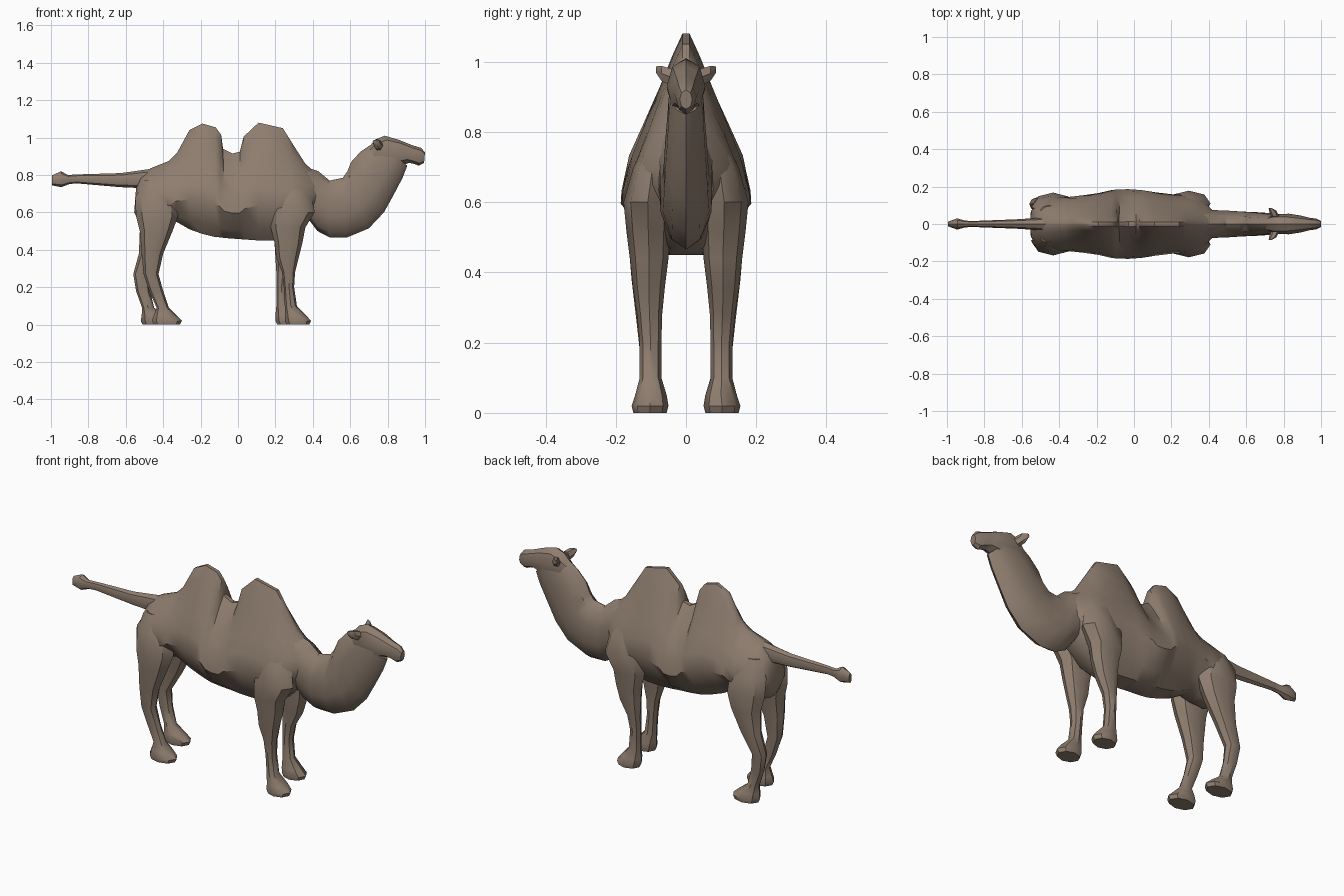
import bpy
import bmesh
import math
from mathutils import Vector

default_cube = bpy.data.objects.get("Cube")
if default_cube:
    bpy.data.objects.remove(default_cube, do_unlink=True)

# One brown coat colour
coat = bpy.data.materials.new("brown_coat")
coat.use_nodes = True
coat_colour = (0.27, 0.205, 0.157, 1)
coat.diffuse_color = coat_colour
shader = coat.node_tree.nodes["Principled BSDF"]
shader.inputs["Base Color"].default_value = coat_colour
shader.inputs["Roughness"].default_value = 0.9


def loft(name, rings, sharp=40):
    """Skin a list of closed point rings and cap both ends."""
    bm = bmesh.new()
    loops = [[bm.verts.new(point) for point in ring] for ring in rings]
    count = len(rings[0])
    for lower, upper in zip(loops, loops[1:]):
        for i in range(count):
            j = (i + 1) % count
            bm.faces.new((lower[i], lower[j], upper[j], upper[i]))
    bm.faces.new(loops[0])
    bm.faces.new(loops[-1])
    bmesh.ops.recalc_face_normals(bm, faces=bm.faces)
    mesh = bpy.data.meshes.new(name)
    bm.to_mesh(mesh)
    bm.free()
    mesh.materials.append(coat)
    obj = bpy.data.objects.new(name, mesh)
    bpy.context.collection.objects.link(obj)
    bpy.ops.object.select_all(action='DESELECT')
    obj.select_set(True)
    bpy.context.view_layer.objects.active = obj
    bpy.ops.object.shade_smooth_by_angle(angle=math.radians(sharp))
    return obj


def oval(center, axis_a, axis_b, count=8):
    """Oval ring around a centre, spanned by two half axes."""
    center, axis_a, axis_b = Vector(center), Vector(axis_a), Vector(axis_b)
    angles = [math.tau * i / count for i in range(count)]
    return [center + axis_a * math.cos(t) + axis_b * math.sin(t) for t in angles]


def spine_ring(top_x, top_z, low_x, low_z, half_width, count=10):
    """Oval ring between an upper and a lower outline point."""
    top, low = Vector((top_x, 0, top_z)), Vector((low_x, 0, low_z))
    return oval((top + low) / 2, (top - low) / 2, (0, half_width, 0), count)


# Half sections of the trunk, bottom to top: (height share, width share)
ROUND = [(0, .2), (.08, .5), (.3, .9), (.5, 1), (.68, .9), (.83, .68), (.95, .35), (1, .08)]
PEAR = [(0, .3), (.1, .62), (.3, 1), (.45, .9), (.6, .68), (.76, .44), (.9, .23), (1, .06)]


def trunk_ring(low_x, low_z, top_x, top_z, half_width, pear):
    low, top = Vector((low_x, 0, low_z)), Vector((top_x, 0, top_z))
    half = []
    for (t0, w0), (t1, w1) in zip(ROUND, PEAR):
        t = t0 + (t1 - t0) * pear
        w = w0 + (w1 - w0) * pear
        half.append(low.lerp(top, t) + Vector((0, half_width * w, 0)))
    return half + [Vector((p.x, -p.y, p.z)) for p in reversed(half)]


# Trunk with both humps
trunk = [
    (-.555, .60, -.545, .73, .07, 0),
    (-.53, .55, -.52, .79, .11, 0),
    (-.46, .52, -.47, .835, .14, .2),
    (-.38, .53, -.37, .875, .15, .5),
    (-.33, .55, -.325, .92, .15, .8),
    (-.26, .51, -.26, 1.04, .155, 1),
    (-.19, .485, -.19, 1.075, .165, 1),
    (-.13, .47, -.12, 1.055, .18, 1),
    (-.1, .467, -.09, 1.015, .184, 1),
    (-.07, .463, -.08, .94, .187, .9),
    (-.03, .46, -.03, .915, .19, .8),
    (.01, .457, .01, .925, .187, .8),
    (.04, .455, .03, 1.005, .182, 1),
    (.11, .45, .11, 1.08, .17, 1),
    (.2, .45, .24, 1.05, .158, 1),
    (.29, .47, .29, .97, .16, .8),
    (.36, .54, .36, .86, .14, .5),
    (.42, .6, .43, .8, .07, .2),
]
loft("trunk", [trunk_ring(*row) for row in trunk])

# Neck hanging low in front of the chest, then rising to the head
neck = [
    (.34, .85, .35, .6, .09),
    (.43, .82, .425, .5, .078),
    (.49, .77, .49, .467, .076),
    (.56, .785, .58, .465, .07),
    (.585, .82, .7, .515, .066),
    (.605, .87, .78, .6, .062),
    (.655, .925, .83, .69, .056),
    (.7, .955, .88, .785, .052),
    (.745, .985, .905, .85, .046),
]
loft("neck", [spine_ring(*row) for row in neck])

# Head and muzzle
head = [
    (.7, .95, .74, .84, .04),
    (.735, .99, .8, .845, .053),
    (.785, 1.01, .87, .85, .055),
    (.86, .988, .915, .865, .046),
    (.93, .96, .94, .86, .034),
    (.98, .945, .965, .85, .029),
    (1, .92, .995, .865, .018),
]
loft("head", [spine_ring(*row, count=8) for row in head], sharp=35)

# Tail with a tuft
tail = [
    (-.42, .84, -.44, .72, .045),
    (-.52, .825, -.52, .73, .032),
    (-.63, .81, -.63, .735, .025),
    (-.86, .803, -.86, .755, .016),
    (-.91, .8, -.9, .752, .018),
    (-.945, .82, -.945, .735, .03),
    (-.995, .798, -.995, .745, .012),
]
loft("tail", [spine_ring(*row, count=8) for row in tail])

# Leg rows: height, back, front, inner side, outer side, step of the left leg
hind_leg = [
    (.77, -.5, -.41, .05, .1, 0),
    (.68, -.55, -.33, .03, .15, 0),
    (.58, -.545, -.32, .03, .168, 0),
    (.5, -.525, -.35, .045, .165, 0),
    (.38, -.515, -.4, .065, .155, -.015),
    (.27, -.505, -.425, .07, .142, -.055),
    (.18, -.475, -.4, .075, .132, -.07),
    (.09, -.435, -.37, .07, .132, -.078),
    (.05, -.45, -.33, .055, .145, -.065),
    (.02, -.46, -.3, .05, .155, -.06),
    (0, -.45, -.31, .055, .15, -.06),
]
front_leg = [
    (.8, .22, .32, .06, .1, 0),
    (.7, .19, .39, .04, .15, 0),
    (.6, .175, .41, .04, .178, 0),
    (.52, .175, .36, .045, .17, 0),
    (.44, .195, .345, .05, .16, 0),
    (.36, .205, .325, .06, .152, -.005),
    (.28, .235, .305, .068, .14, -.03),
    (.2, .245, .3, .07, .132, -.04),
    (.1, .25, .315, .07, .132, -.045),
    (.05, .25, .365, .055, .145, -.05),
    (.02, .25, .39, .05, .155, -.05),
    (0, .26, .38, .055, .15, -.05),
]


def leg_ring(row, side):
    z, back, front, inner, outer, step = row
    shift = step if side > 0 else 0
    center = ((back + front) / 2 + shift, side * (inner + outer) / 2, z)
    return oval(center, ((front - back) / 2, 0, 0), (0, (outer - inner) / 2, 0))


# Legs and ears on both sides
for side, label in ((1, "left"), (-1, "right")):
    loft("hind_leg_" + label, [leg_ring(row, side) for row in hind_leg])
    loft("front_leg_" + label, [leg_ring(row, side) for row in front_leg])
    ear = [(.755, .04, .955, .028), (.742, .07, .967, .025), (.728, .086, .978, .01)]
    loft("ear_" + label, [oval((x, side * y, z), (r * .8, 0, 0), (0, 0, r), 6)
                          for x, y, z, r in ear], sharp=30)
